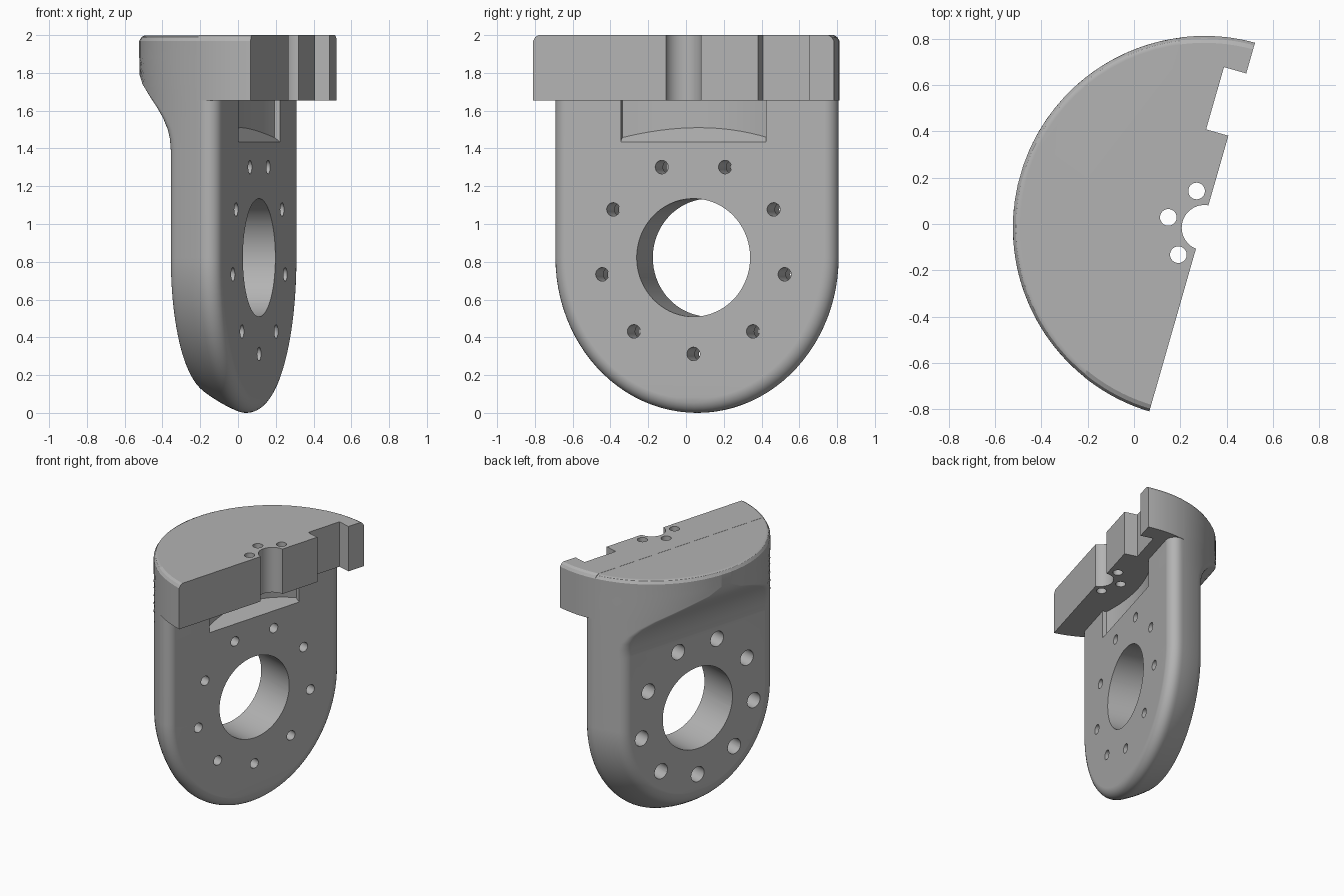
import bpy, bmesh, math
from mathutils import Matrix, Vector

if "Cube" in bpy.data.objects:
    bpy.data.objects.remove(bpy.data.objects["Cube"])

# One plain grey for the whole bracket
grey = bpy.data.materials.new("machined grey")
grey.use_nodes = True
grey.diffuse_color = (0.45, 0.45, 0.45, 1)
grey.node_tree.nodes["Principled BSDF"].inputs["Base Color"].default_value = grey.diffuse_color

# Local frame: u points out of the mounting face, v runs along it
PLACE = Matrix.Translation((0.304, -0.016, 0)) @ Matrix.Rotation(math.radians(-16), 4, 'Z')
R = 0.828          # outer cylinder radius
FACE = -0.2        # mounting face
BACK = -0.51       # rear face
HUB = 0.822        # height of the main bore
TOP = 2.0
SHELF = 1.655      # underside of the flange


def make_object(name, bm):
    bmesh.ops.recalc_face_normals(bm, faces=bm.faces[:])
    bm.transform(PLACE)
    mesh = bpy.data.meshes.new(name)
    bm.to_mesh(mesh)
    bm.free()
    obj = bpy.data.objects.new(name, mesh)
    bpy.context.collection.objects.link(obj)
    mesh.materials.append(grey)
    return obj


def loft(bm, rings, closed):
    """Skin a list of equally long point rings and return their vertices."""
    rows = [[bm.verts.new(p) for p in ring] for ring in rings]
    n = len(rows[0])
    for a, b in zip(rows, rows[1:]):
        for i in range(n if closed else n - 1):
            k = (i + 1) % n
            bm.faces.new((a[i], a[k], b[k], b[i]))
    return rows


def capped_loft(name, rings):
    bm = bmesh.new()
    rows = loft(bm, rings, True)
    bm.faces.new(rows[0])
    bm.faces.new(rows[-1])
    return make_object(name, bm)


def arc(cu, cv, r, a, b, n):
    return [(cu + r * math.cos(a + (b - a) * i / n), cv + r * math.sin(a + (b - a) * i / n))
            for i in range(n + 1)]


def cylinders(name, items):
    """Cutters along any axis: (centre, axis, radius, length, sides)."""
    bm = bmesh.new()
    for centre, axis, r, length, sides in items:
        turn = Vector(axis).to_track_quat('Z', 'Y').to_matrix().to_4x4()
        bmesh.ops.create_cone(bm, cap_ends=True, segments=sides, radius1=r, radius2=r,
                              depth=length, matrix=Matrix.Translation(centre) @ turn)
    return make_object(name, bm)


def cut(obj, cutters):
    for cutter in cutters:
        cutter.hide_render = True
        mod = obj.modifiers.new("cut", 'BOOLEAN')
        mod.operation, mod.solver, mod.object = 'DIFFERENCE', 'EXACT', cutter
    graph = bpy.context.evaluated_depsgraph_get()
    mesh = bpy.data.meshes.new_from_object(obj.evaluated_get(graph))
    obj.modifiers.clear()
    obj.data = mesh
    for cutter in cutters:
        bpy.data.objects.remove(cutter)


def finish(obj):
    bpy.ops.object.select_all(action='DESELECT')
    obj.select_set(True)
    bpy.context.view_layer.objects.active = obj
    bpy.ops.object.shade_smooth_by_angle(angle=math.radians(28))
    mod = obj.modifiers.new("even shading", 'WEIGHTED_NORMAL')
    mod.keep_sharp = True


# Half cross-section of the plate: filleted front, cylindrical side, filleted back
def half_section(back, radius, front_r=0.07, back_r=0.1):
    fu, bu = FACE - front_r, back + back_r
    fv = math.sqrt((radius - front_r) ** 2 - fu ** 2)
    bv = math.sqrt(max((radius - back_r) ** 2 - bu ** 2, 1e-5))
    ft, bt = math.atan2(fv, fu), math.atan2(bv, bu)
    return (arc(fu, fv, front_r, 0, ft, 7)
            + arc(0, 0, radius, ft, bt, 14)[1:-1]
            + arc(bu, bv, back_r, bt, math.pi, 7))


# Mounting plate: rounded lower end, rear swelling out into the flange
plate_r = R - 0.001
levels = [(1.999, -0.797, plate_r - 0.03), (1.99, -0.814, plate_r - 0.012),
          (1.97, -0.826, plate_r), (1.88, -0.826, plate_r)]
levels += [(z, b, plate_r) for z, b in (
    (1.83, -0.815), (1.79, -0.785), (1.74, -0.738), (1.68, -0.672), (1.62, -0.612),
    (1.56, -0.564), (1.5, -0.531), (1.45, -0.516), (1.39, BACK))]
right_side = [[(u, v, z) for u, v in half_section(b, r)] for z, b, r in levels]
left_side = [[(u, -v, z) for u, v, z in ring] for ring in reversed(right_side)]
base = half_section(BACK, plate_r)
scale = HUB / max(v for u, v in base)
STEPS = 48
bottom = []
for i in range(STEPS + 1):
    a = math.pi * i / STEPS
    bottom.append([(u, v * math.cos(a), HUB - v * scale * math.sin(a)) for u, v in base])
bm = bmesh.new()
rows = loft(bm, right_side + bottom + left_side, False)
count = len(rows)
for j in range(count // 2):
    for k in (0, -1):
        quad = [rows[j][k], rows[j + 1][k], rows[count - 2 - j][k], rows[count - 1 - j][k]]
        bm.faces.new(list(dict.fromkeys(quad)))
bm.faces.new(rows[0] + rows[-1][::-1])
plate = make_object("mounting_plate", bm)

# Main bore, ring of nine bolt holes, rear counterbores
AXIS = (1, 0, 0)
ring = []
for i in range(9):
    a = math.radians(40 * i - 90)
    ring.append((0.51 * math.cos(a), HUB + 0.51 * math.sin(a)))
holes = [((-0.35, 0, HUB), AXIS, 0.3125, 1, 72)]
holes += [((-0.35, v, z), AXIS, 0.036, 1, 24) for v, z in ring]
bores = [((BACK, v, z), AXIS, 0.058, 0.32, 24) for v, z in ring]

# Relief pocket with a sloping floor under the flange
pocket = []
for i in range(17):
    t = i / 8 - 1
    deep = 0.03 + 0.07 * (1 - t * t)
    v = 0.4 * t
    pocket.append([(FACE + 0.02, v, 1.42), (FACE - deep, v, 1.435 + 0.75 * deep),
                   (FACE - deep, v, SHELF + 0.01), (FACE + 0.02, v, SHELF + 0.01)])
cut(plate, [cylinders("hole_cutter", holes), cylinders("bore_cutter", bores),
            capped_loft("pocket_cutter", pocket)])
finish(plate)


# Flange: front slab with a centre groove and a square notch in its edge
def flange_outline(radius, front=-0.01, rear=-0.32):
    t0, t1 = math.acos(front / radius), math.acos(rear / radius)
    g = math.acos(front / 0.098)
    side = arc(0, 0, radius, t0, t1, 12)
    return ([(u, -v) for u, v in reversed(side)]
            + arc(0, 0, 0.098, 2 * math.pi - g, g, 20)
            + [(front, 0.41), (-0.11, 0.41), (-0.11, 0.69), (front, 0.69)]
            + side)


flange = capped_loft("flange", [
    [(u, v, z) for u, v in flange_outline(r)]
    for z, r in ((SHELF, R), (1.97, R), (1.99, R - 0.012), (TOP, R - 0.03))])
pins = []
for deg in (118, 180, 242):
    a = math.radians(deg)
    pins.append(((0.162 * math.cos(a), 0.162 * math.sin(a), 1.8), (0, 0, 1), 0.036, 1, 24))
cut(flange, [cylinders("pin_cutter", pins)])
finish(flange)
